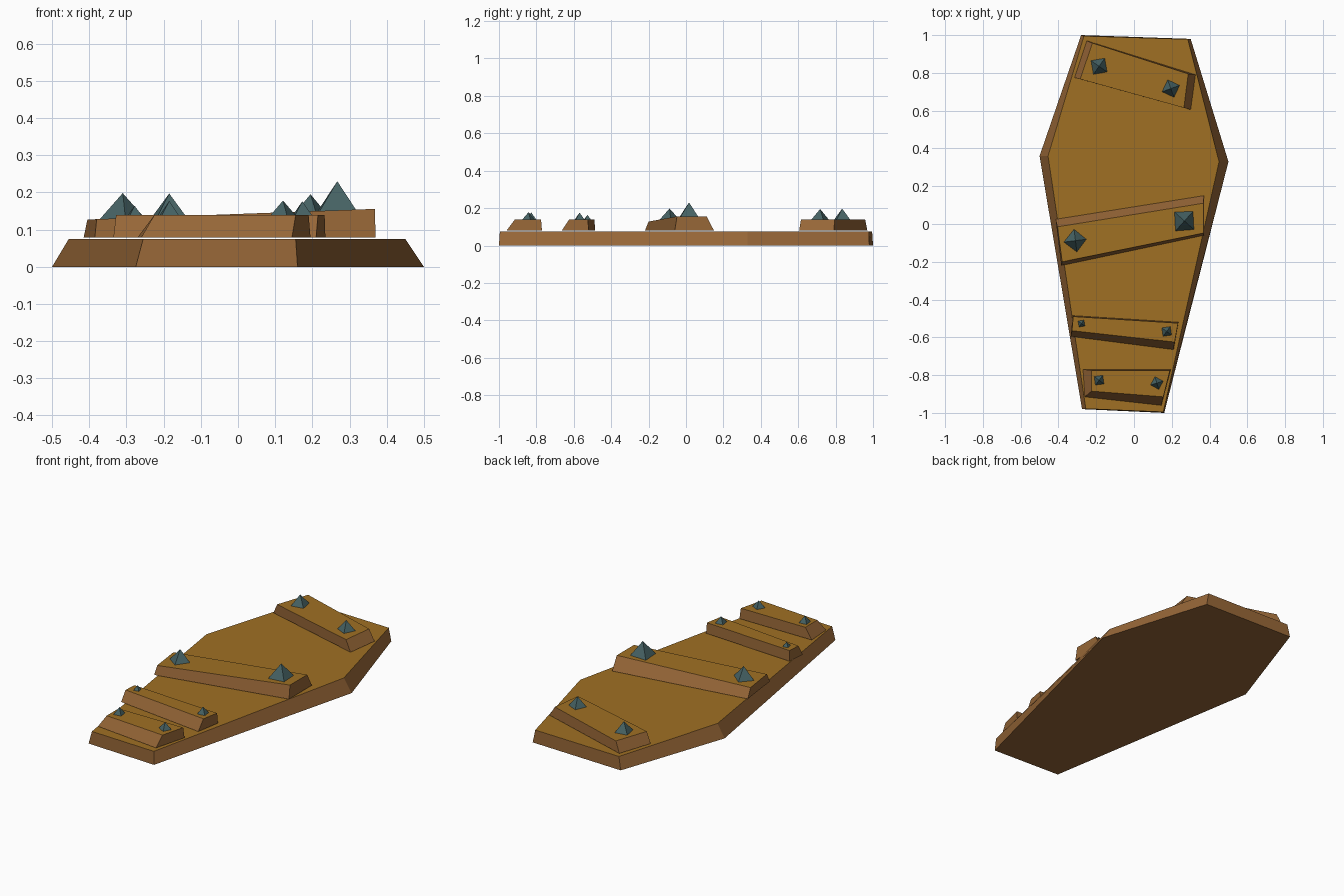
import bpy, bmesh, math
from mathutils import Matrix

cube = bpy.data.objects.get("Cube")
if cube:
    bpy.data.objects.remove(cube, do_unlink=True)


def material(name, rgb):
    m = bpy.data.materials.new(name)
    m.use_nodes = True
    m.diffuse_color = (*rgb, 1)
    m.node_tree.nodes["Principled BSDF"].inputs["Base Color"].default_value = (*rgb, 1)
    return m


wood_top = material("golden wood", (0.35, 0.162, 0.017))
wood_side = material("brown wood", (0.305, 0.133, 0.038))
iron = material("dark teal iron", (0.061, 0.122, 0.127))


def finish(name, bm, mats):
    bmesh.ops.recalc_face_normals(bm, faces=bm.faces)
    mesh = bpy.data.meshes.new(name)
    for m in mats:
        mesh.materials.append(m)
    # Upward faces keep the first colour, all others take the last
    for f in bm.faces:
        f.material_index = 0 if f.normal.z > 0.9 else len(mats) - 1
    bm.to_mesh(mesh)
    bm.free()
    bpy.context.collection.objects.link(bpy.data.objects.new(name, mesh))


def slab(name, lower, upper, z0, top_z):
    """Loft between a lower and an upper outline; top_z gives height at x."""
    bm = bmesh.new()
    low = [bm.verts.new((x, y, z0)) for x, y in lower]
    top = [bm.verts.new((x, y, top_z(x))) for x, y in upper]
    bm.faces.new(low)
    bm.faces.new(top)
    n = len(low)
    for i in range(n):
        j = (i + 1) % n
        bm.faces.new((low[i], low[j], top[j], top[i]))
    finish(name, bm, (wood_top, wood_side))


def spike(name, x, y, z, half, height, turn):
    """Square pyramid nail head."""
    bm = bmesh.new()
    bmesh.ops.create_cone(bm, segments=4, cap_ends=True, radius1=half * math.sqrt(2),
                          radius2=0, depth=height,
                          matrix=Matrix.Translation((x, y, z + height / 2))
                          @ Matrix.Rotation(math.radians(45 + turn), 4, 'Z'))
    bmesh.ops.remove_doubles(bm, verts=bm.verts, dist=1e-5)
    finish(name, bm, (iron,))


# Six-sided lid board with bevelled long sides
slab("lid_board",
     [(-.28, 1), (.30, .98), (.50, .33), (.16, -1), (-.275, -.98), (-.50, .36)],
     [(-.265, .995), (.285, .978), (.45, .33), (.155, -.995), (-.255, -.978), (-.455, .36)],
     0, lambda x: .075)

# Crooked cross planks
FLAT = lambda x: .139
slab("back_plank",
     [(-.25, .97), (.325, .79), (.30, .605), (-.315, .775)],
     [(-.22, .958), (.287, .795), (.264, .615), (-.285, .767)], .079, FLAT)
slab("middle_plank",
     [(-.415, .025), (.37, .15), (.37, -.06), (-.385, -.22)],
     [(-.405, -.015), (.368, .11), (.368, -.048), (-.38, -.20)],
     .079, lambda x: .142 + .037 * x)
slab("front_middle_plank",
     [(-.325, -.485), (.235, -.52), (.21, -.665), (-.335, -.595)],
     [(-.322, -.49), (.233, -.525), (.215, -.625), (-.328, -.565)], .079, FLAT)
slab("front_plank",
     [(-.27, -.77), (.195, -.77), (.145, -.96), (-.26, -.915)],
     [(-.225, -.775), (.19, -.775), (.155, -.915), (-.225, -.885)], .079, FLAT)

# Two spikes on each plank
spike("back_spike_right", -.185, .835, .137, .038, .06, 10)
spike("back_spike_left", .195, .717, .137, .036, .058, -25)
spike("middle_spike_right", -.31, -.088, .128, .044, .07, -38)
spike("middle_spike_left", .267, .016, .15, .05, .08, 3)
spike("front_middle_spike_right", -.278, -.527, .137, .017, .027, 10)
spike("front_middle_spike_left", .173, -.569, .137, .024, .039, 8)
spike("front_spike_right", -.185, -.827, .137, .024, .04, 8)
spike("front_spike_left", .121, -.842, .137, .026, .041, -28)
